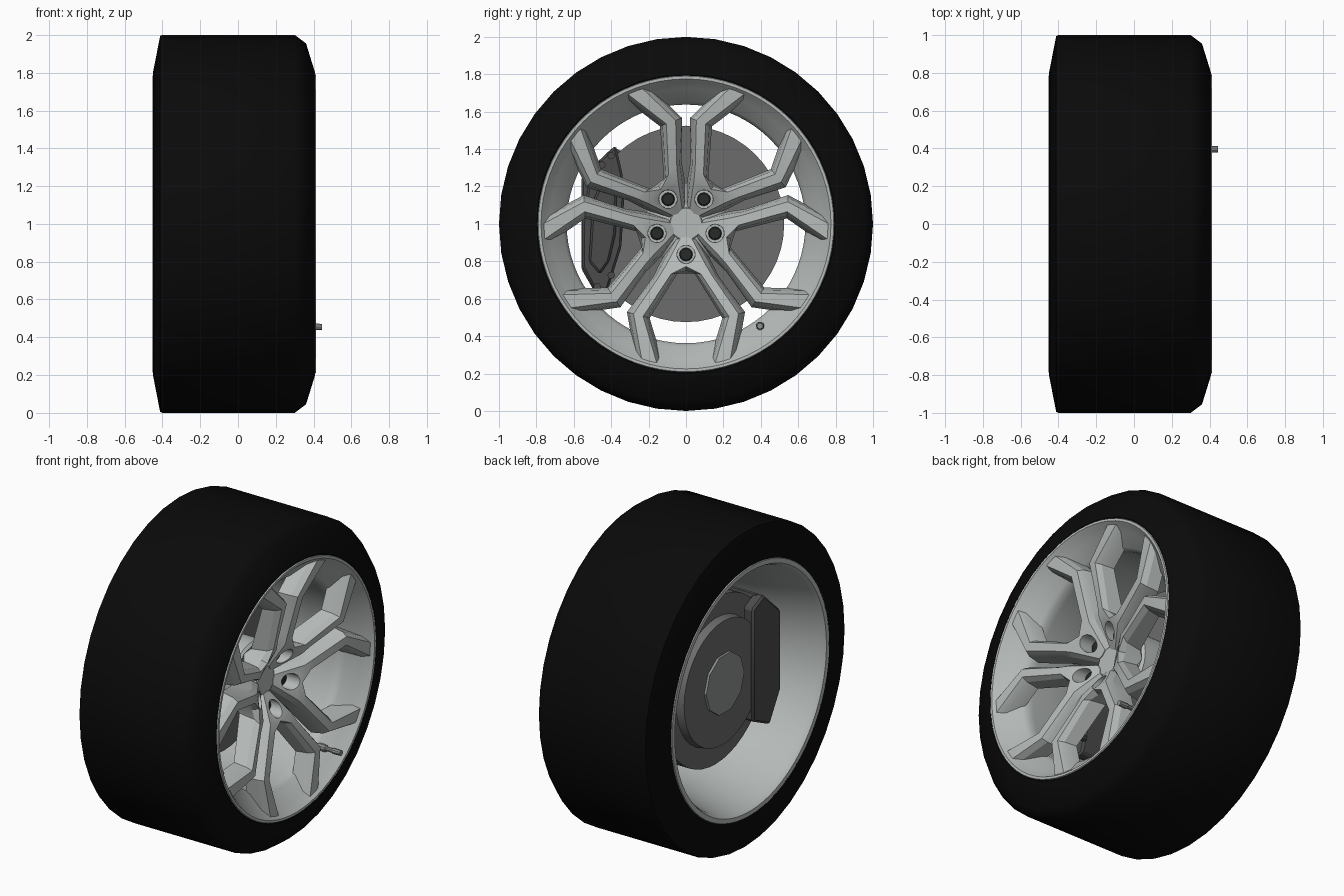
import bpy, bmesh, math
from mathutils import Vector

if "Cube" in bpy.data.objects:
    bpy.data.objects.remove(bpy.data.objects["Cube"])

CENTRE = Vector((0, 0, 1))          # wheel axis runs along x through here


def material(name, r, g, b):
    m = bpy.data.materials.new(name)
    m.diffuse_color = (r, g, b, 1)
    m.use_nodes = True
    m.node_tree.nodes["Principled BSDF"].inputs["Base Color"].default_value = m.diffuse_color
    return m


RUBBER = material("rubber", 0.003, 0.003, 0.003)
ALLOY = material("alloy", 0.46, 0.49, 0.48)
STEEL = material("steel", 0.15, 0.15, 0.15)
FLANGE = material("flange_grey", 0.28, 0.29, 0.29)
IRON = material("dark_iron", 0.07, 0.07, 0.07)
NUT = material("nut_black", 0.02, 0.022, 0.022)


def finish(name, bm, mat, angle=30):
    bmesh.ops.recalc_face_normals(bm, faces=bm.faces[:])
    me = bpy.data.meshes.new(name)
    bm.to_mesh(me)
    bm.free()
    me.materials.append(mat)
    me.shade_smooth()
    me.set_sharp_from_angle(angle=math.radians(angle))
    ob = bpy.data.objects.new(name, me)
    ob.location = CENTRE
    bpy.context.collection.objects.link(ob)
    return ob


def lathe(name, profile, mat, n=36, y=0, z=0, loop=False, angle=30):
    """Revolve (x, radius) points about the x axis; loop makes a hollow ring."""
    bm = bmesh.new()
    rings = [[bm.verts.new((x, y + r * math.cos(2 * math.pi * i / n),
                            z + r * math.sin(2 * math.pi * i / n)))
              for i in range(n)] for x, r in profile]
    pairs = list(zip(rings, rings[1:]))
    if loop:
        pairs.append((rings[-1], rings[0]))
    else:
        bm.faces.new(rings[0])
        bm.faces.new(rings[-1])
    for a, b in pairs:
        for i in range(n):
            j = (i + 1) % n
            bm.faces.new((a[i], a[j], b[j], b[i]))
    return finish(name, bm, mat, angle)


def slab(name, outline, x0, x1, mat, bevel=0.012):
    """Extrude a (y, z) outline along x with softened edges."""
    bm = bmesh.new()
    a = [bm.verts.new((x0, y, z)) for y, z in outline]
    b = [bm.verts.new((x1, y, z)) for y, z in outline]
    bm.faces.new(a)
    bm.faces.new(b)
    for i in range(len(a)):
        j = (i + 1) % len(a)
        bm.faces.new((a[i], a[j], b[j], b[i]))
    bmesh.ops.recalc_face_normals(bm, faces=bm.faces[:])
    bmesh.ops.bevel(bm, geom=bm.edges[:], offset=bevel, segments=1, affect='EDGES')
    return finish(name, bm, mat)


# Tyre and rim barrel
lathe("tyre", [(-0.445, 0.785), (-0.45, 0.80), (-0.412, 0.995), (-0.40, 1.0), (0.30, 1.0),
               (0.36, 0.955), (0.408, 0.80), (0.40, 0.785)], RUBBER, n=40, loop=True, angle=40)
lathe("rim_barrel", [(0.40, 0.795), (0.412, 0.79), (0.412, 0.775), (0.395, 0.76),
                     (0.35, 0.725), (0.29, 0.655), (0.26, 0.638), (0.22, 0.638), (0.10, 0.642),
                     (-0.10, 0.66), (-0.42, 0.74), (-0.445, 0.752), (-0.452, 0.757),
                     (-0.452, 0.785), (-0.44, 0.79), (-0.40, 0.77), (0.10, 0.68),
                     (0.25, 0.70), (0.34, 0.775)], ALLOY, n=72, loop=True)

# Wheel hub and recessed centre cap
lathe("wheel_hub", [(-0.09, 0.22), (0.10, 0.22), (0.13, 0.19), (0.17, 0.10)], ALLOY)
lathe("centre_cap", [(0.12, 0.09), (0.19, 0.09), (0.195, 0.084)], ALLOY)

# One forked spoke: inner edge, outer edge (radial, sideways), face height and depth
STATIONS = [((0.07, 0), (0.082, 0.052), 0.20, 0.15),
            ((0.25, 0), (0.21, 0.125), 0.30, 0.15),
            ((0.265, 0.058), (0.28, 0.162), 0.315, 0.14),
            ((0.50, 0.208), (0.475, 0.302), 0.38, 0.115),
            ((0.755, 0.132), (0.74, 0.255), 0.395, 0.115)]


def spoke_mesh():
    bm = bmesh.new()
    for side in (1, -1):
        rows = []
        for k, (i, o, x, deep) in enumerate(STATIONS):
            i, o = Vector(i), Vector(o)
            way = (o - i).normalized()
            inset, flare = way * 0.022, way * 0.014
            if i.y == 0:                          # keep points on the mirror line
                i_top = Vector((i.x - (0.022 if k else 0), 0))
                i_low = Vector((i.x + (0.014 if k else 0), 0))
            else:
                i_top, i_low = i + inset, i - flare
            pts = [(i_low, x - deep), (i, x - 0.035), (i_top, x),
                   (o - inset, x), (o, x - 0.035), (o + flare, x - deep)]
            row = [None if k == 0 and n == 1 else bm.verts.new((h, p.x, side * p.y))
                   for n, (p, h) in enumerate(pts)]
            rows.append(row)
        for k, (a, b) in enumerate(zip(rows, rows[1:])):
            for j in range(6):
                m = (j + 1) % 6
                if k == 0 and j in (0, 1):
                    continue                      # centre line stays open for the mirror
                bm.faces.new((a[j], a[m], b[m], b[j]))
        bm.faces.new([v for v in rows[0] if v])
        bm.faces.new(rows[-1])
    bmesh.ops.remove_doubles(bm, verts=bm.verts[:], dist=0.0005)
    return bm


spoke = finish("spoke_1", spoke_mesh(), ALLOY, 20)
cutter = lathe("lug_cutter", [(0.18, 0.048), (0.5, 0.052)], ALLOY, n=20, y=0.163)
cutter.hide_render = True
cut = spoke.modifiers.new("lug_pocket", 'BOOLEAN')
cut.operation, cut.object, cut.solver = 'DIFFERENCE', cutter, 'EXACT'
bpy.context.view_layer.update()
mesh = bpy.data.meshes.new_from_object(
    spoke.evaluated_get(bpy.context.evaluated_depsgraph_get()))
spoke.modifiers.clear()
spoke.data = mesh
mesh.set_sharp_from_angle(angle=math.radians(20))
bpy.data.objects.remove(cutter)

# Five spokes with their lug nuts
for k in range(5):
    a = math.radians(-90 + 72 * k)
    ob = spoke
    if k:
        ob = spoke.copy()
        ob.name = f"spoke_{k + 1}"
        bpy.context.collection.objects.link(ob)
    ob.rotation_euler.x = a
    lathe(f"lug_nut_{k + 1}", [(0.16, 0.036), (0.205, 0.036), (0.21, 0.03)], NUT,
          n=12, y=0.163 * math.cos(a), z=0.163 * math.sin(a))

# Brake disc, drum and axle flange
lathe("brake_disc", [(-0.21, 0.525), (-0.10, 0.525)], STEEL, n=48)
lathe("brake_drum", [(-0.26, 0.39), (-0.20, 0.40)], STEEL)
lathe("axle_flange", [(-0.275, 0.19), (-0.23, 0.19)], FLANGE, n=10)

# Brake caliper straddling the disc, with rear half, face plate and bolts
slab("brake_caliper", [(-0.375, 0.42), (-0.46, 0.345), (-0.525, 0.2), (-0.555, 0.0),
                       (-0.555, -0.23), (-0.48, -0.37), (-0.42, -0.36), (-0.345, -0.12),
                       (-0.33, 0.15), (-0.34, 0.27)], -0.24, 0.04, IRON)
slab("caliper_rear", [(-0.28, 0.36), (-0.39, 0.41), (-0.56, 0.25), (-0.56, -0.24),
                      (-0.45, -0.43), (-0.28, -0.35)], -0.275, -0.20, IRON)
slab("caliper_face", [(-0.43, 0.27), (-0.50, 0.12), (-0.52, -0.2), (-0.46, -0.27),
                      (-0.41, -0.2), (-0.375, -0.05), (-0.37, 0.2)], 0.03, 0.08, IRON)
for k, (y, z) in enumerate([(-0.40, 0.365), (-0.45, 0.315), (-0.40, -0.275), (-0.475, -0.335)]):
    lathe(f"caliper_bolt_{k + 1}", [(0.03, 0.02), (0.06, 0.02)], IRON, n=8, y=y, z=z)

# Tyre valve
lathe("valve_stem", [(0.22, 0.024), (0.34, 0.022), (0.345, 0.014), (0.385, 0.014),
                     (0.39, 0.019), (0.445, 0.017)], FLANGE, n=10, y=0.396, z=-0.545)
